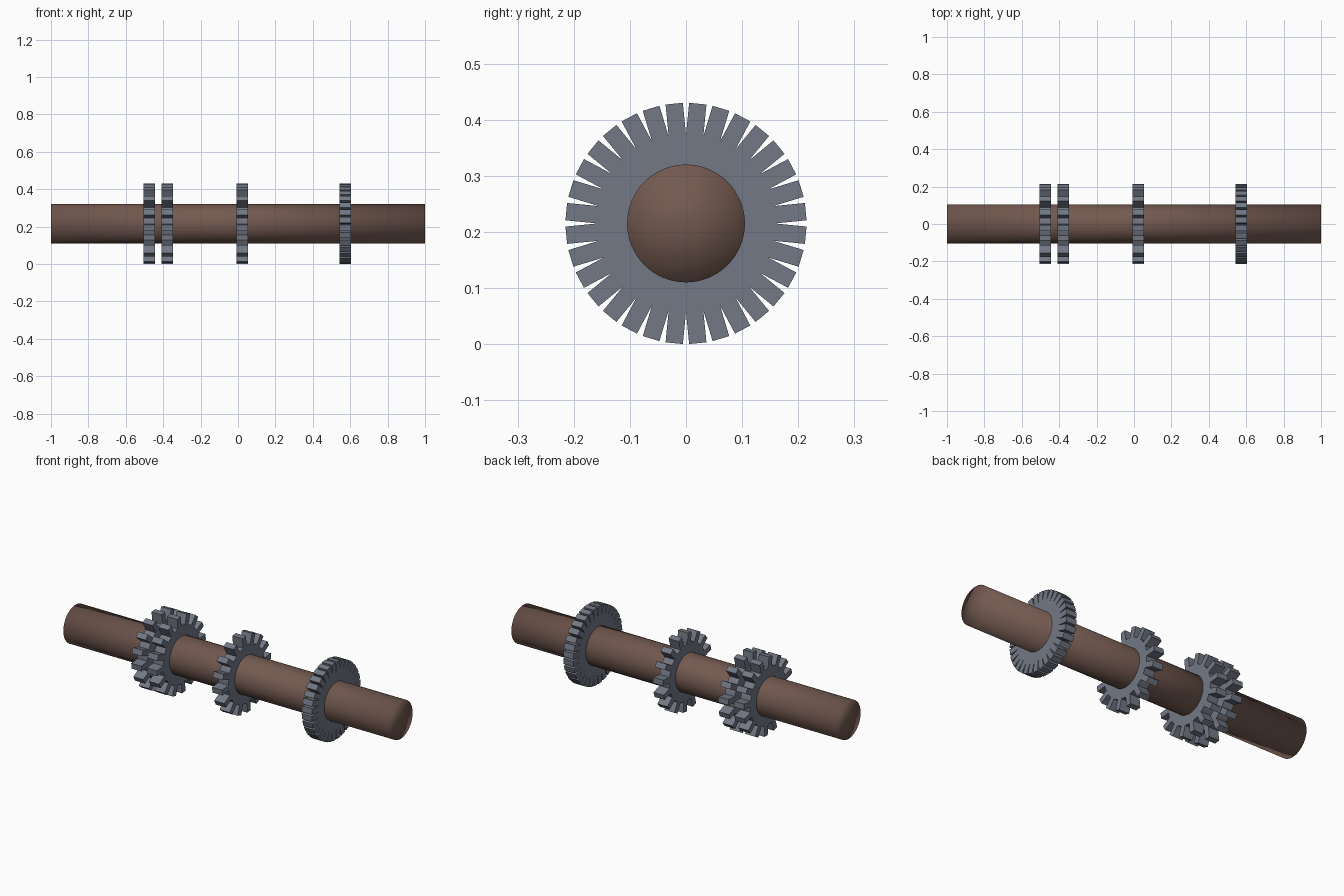
import bpy, bmesh
from math import pi, sin, cos, radians, asin

if "Cube" in bpy.data.objects:
    bpy.data.objects.remove(bpy.data.objects["Cube"])

CZ = 0.215          # height of the shaft axis
SHAFT_R = 0.105
ROOT_R, TIP_R = 0.159, 0.215
TOOTH_W = 0.031     # tooth width, constant along its length
GEAR_T = 0.062      # gear thickness


def material(name, rgb):
    m = bpy.data.materials.new(name)
    m.diffuse_color = (*rgb, 1)
    m.use_nodes = True
    m.node_tree.nodes["Principled BSDF"].inputs["Base Color"].default_value = m.diffuse_color
    return m


brown = material("brown_shaft", (0.17, 0.10, 0.08))
steel = material("blue_grey_steel", (0.17, 0.19, 0.235))


def make_object(name, bm, mat):
    bmesh.ops.recalc_face_normals(bm, faces=bm.faces)
    me = bpy.data.meshes.new(name)
    bm.to_mesh(me)
    bm.free()
    me.materials.append(mat)
    ob = bpy.data.objects.new(name, me)
    bpy.context.collection.objects.link(ob)
    return ob


def gear(name, x, teeth):
    # outline of (angle, radius) points; angle runs from straight up towards +y
    pitch = 2 * pi / teeth
    root_a = min(asin(TOOTH_W / 2 / ROOT_R), pitch / 2 - 0.0005)
    tip_a = asin(TOOTH_W / 2 / TIP_R)
    outline = []
    for i in range(teeth):
        a = radians(-5.625) + i * pitch
        outline += [(a - root_a, ROOT_R), (a - tip_a, TIP_R),
                    (a + tip_a, TIP_R), (a + root_a, ROOT_R)]
        if pitch > 0.25:
            outline.append((a + pitch / 2, ROOT_R))   # floor of a wide gap

    bm = bmesh.new()

    def ring(px, points):
        return [bm.verts.new((px, r * sin(a), CZ + r * cos(a))) for a, r in points]

    bore = [(a, SHAFT_R - 0.003) for a, r in outline]
    x0, x1 = x - GEAR_T / 2, x + GEAR_T / 2
    loops = [ring(x0, bore), ring(x0, outline), ring(x1, outline), ring(x1, bore)]
    n = len(outline)
    for k in range(4):
        p, q = loops[k], loops[(k + 1) % 4]
        for i in range(n):
            j = (i + 1) % n
            bm.faces.new((p[i], p[j], q[j], q[i]))
    return make_object(name, bm, steel)


# Shaft: smooth all over, with fan-shaped end caps
bm = bmesh.new()
sides = 64
ends = []
for x in (-1, 1):
    rim = [bm.verts.new((x, SHAFT_R * sin(2 * pi * i / sides),
                         CZ + SHAFT_R * cos(2 * pi * i / sides))) for i in range(sides)]
    hub = bm.verts.new((x, 0, CZ))
    for i in range(sides):
        bm.faces.new((hub, rim[i], rim[(i + 1) % sides]))
    ends.append(rim)
for i in range(sides):
    j = (i + 1) % sides
    bm.faces.new((ends[0][i], ends[0][j], ends[1][j], ends[1][i]))
for f in bm.faces:
    f.smooth = True
make_object("shaft", bm, brown)

# Gears: a close pair, one in the middle and a fine-toothed one
gear("pair_gear_outer", -0.475, 16)
gear("pair_gear_inner", -0.379, 16)
gear("middle_gear", 0.022, 16)
gear("fine_gear", 0.573, 32)
